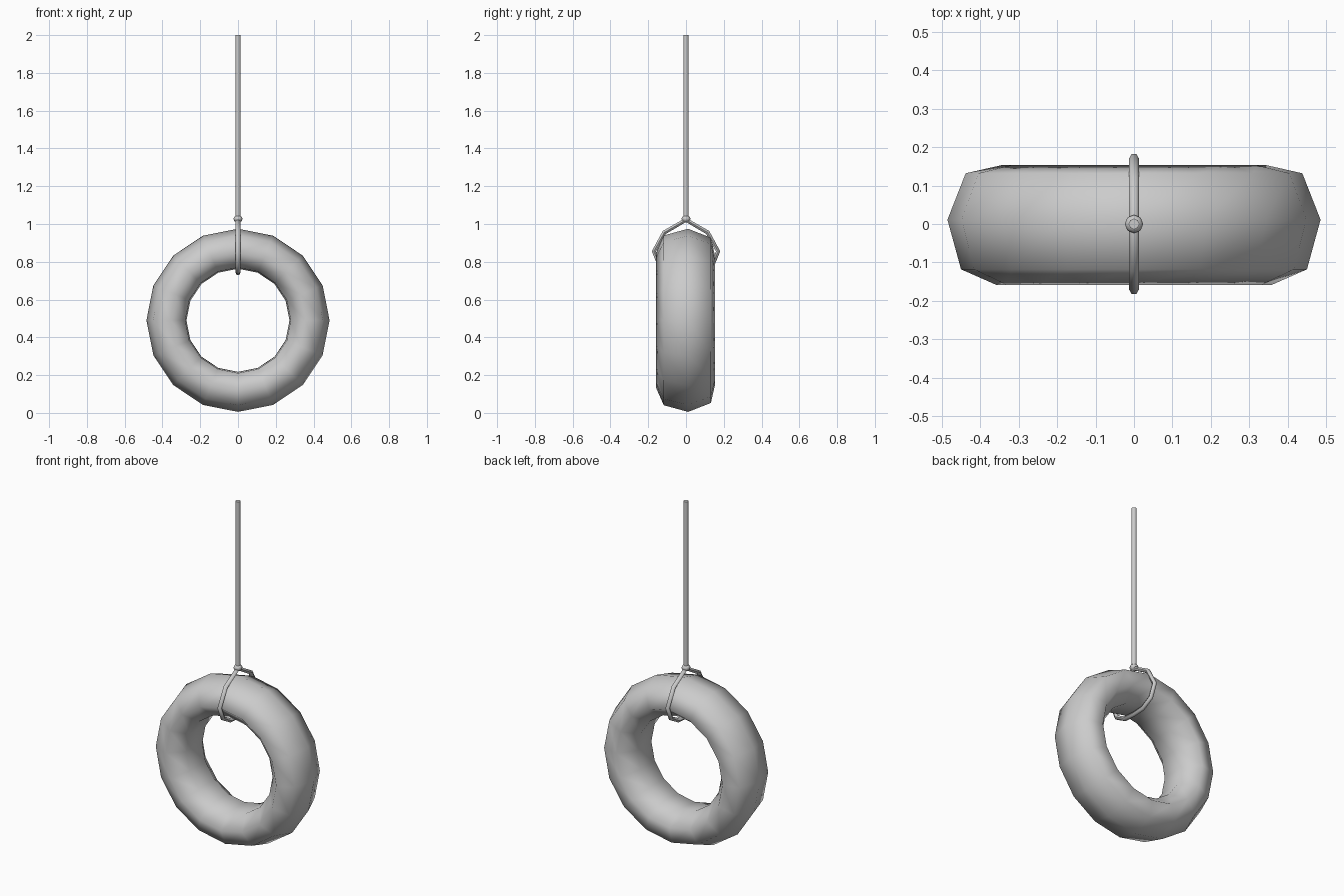
import bpy, bmesh
from math import sin, cos, tau, radians

if "Cube" in bpy.data.objects:
    bpy.data.objects.remove(bpy.data.objects["Cube"])


def smooth(obj, angle):
    bpy.ops.object.select_all(action='DESELECT')
    obj.select_set(True)
    bpy.context.view_layer.objects.active = obj
    bpy.ops.object.shade_smooth_by_angle(angle=radians(angle))


def tube(name, points, radius, cyclic=False, sides_res=1):
    curve = bpy.data.curves.new(name, 'CURVE')
    curve.dimensions = '3D'
    curve.bevel_depth = radius
    curve.bevel_resolution = sides_res
    curve.use_fill_caps = True
    spline = curve.splines.new('POLY')
    spline.points.add(len(points) - 1)
    for p, co in zip(spline.points, points):
        p.co = (*co, 1)
    spline.use_cyclic_u = cyclic
    obj = bpy.data.objects.new(name, curve)
    bpy.context.collection.objects.link(obj)
    bpy.ops.object.select_all(action='DESELECT')
    obj.select_set(True)
    bpy.context.view_layer.objects.active = obj
    bpy.ops.object.convert(target='MESH')
    obj = bpy.context.object
    smooth(obj, 60)
    return obj


# Tyre: seven-sided oval section swept round in sixteen steps
SEG, SIDES, CZ = 16, 7, 0.49
bm = bmesh.new()
rings = []
for i in range(SEG):
    a = tau * i / SEG
    ring = []
    for j in range(SIDES):
        b = radians(4) + tau * j / SIDES
        r = 0.375 + 0.11 * cos(b)
        ring.append(bm.verts.new((r * sin(a), 0.16 * sin(b), CZ + r * cos(a))))
    rings.append(ring)
for i in range(SEG):
    r0, r1 = rings[i], rings[(i + 1) % SEG]
    for j in range(SIDES):
        k = (j + 1) % SIDES
        bm.faces.new((r0[j], r0[k], r1[k], r1[j]))
bmesh.ops.recalc_face_normals(bm, faces=bm.faces)
mesh = bpy.data.meshes.new("tyre")
bm.to_mesh(mesh)
bm.free()
tyre = bpy.data.objects.new("tyre", mesh)
bpy.context.collection.objects.link(tyre)
smooth(tyre, 80)

# Hanging rope
tube("rope", [(0, 0, 1.02), (0, 0, 2.0)], 0.014, sides_res=2)

# Loop of rope round the top of the tyre
half = [(0.115, 0.955), (0.17, 0.855), (0.14, 0.783), (0.075, 0.747)]
path = [(0, 0, 1.022)] + [(0, y, z) for y, z in half] + [(0, 0, 0.742)]
path += [(0, -y, z) for y, z in reversed(half)]
tube("rope_loop", path, 0.013, cyclic=True)

# Knot
bpy.ops.mesh.primitive_uv_sphere_add(segments=8, ring_count=6, radius=0.024, location=(0, 0, 1.027))
knot = bpy.context.object
knot.name = "knot"
knot.scale.z = 0.8
smooth(knot, 60)
